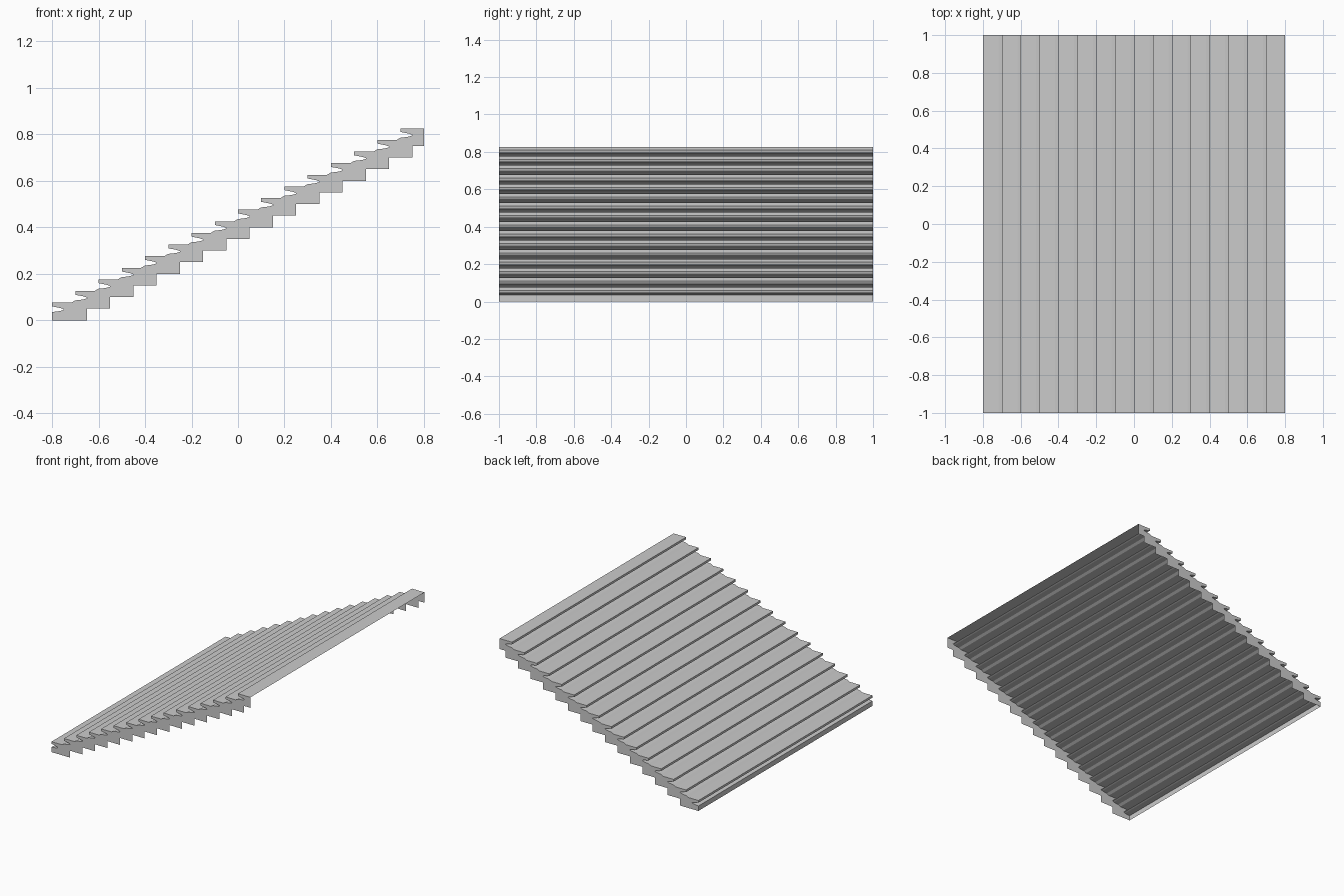
import bpy, bmesh

if "Cube" in bpy.data.objects:
    bpy.data.objects.remove(bpy.data.objects["Cube"])

STEPS, RUN, RISE = 16, 0.1, 0.05
X0, X1, HALF_W = -0.8, 0.8, 1.0

# nosing profile of one step, relative to its front bottom corner
COVE = [(0.0, 0.036), (0.02, 0.038), (0.038, 0.041), (0.05, 0.045),
        (0.05, 0.048), (0.036, 0.053), (0.016, 0.057), (0.0, 0.060), (0.0, 0.076)]


def upper_profile():
    # front edge, then cove, nosing and tread of every step
    pts = [(X0, 0.0)]
    for i in range(STEPS):
        x, z = X0 + i * RUN, i * RISE
        if i:
            pts.append((x - 0.018, z + 0.026))
        pts += [(x + a, z + b) for a, b in COVE]
    pts.append((X1, (STEPS - 1) * RISE + 0.076))
    return pts


def lower_profile():
    # stepped lower edge of the side panels, from the top down
    pts = [(X1, (STEPS - 1) * RISE)]
    for i in reversed(range(STEPS - 1)):
        x = X0 + 0.15 + i * RUN
        pts += [(x, (i + 1) * RISE), (x, i * RISE)]
    return pts


def finish(name, bm):
    mesh = bpy.data.meshes.new(name)
    bm.to_mesh(mesh)
    bm.free()
    obj = bpy.data.objects.new(name, mesh)
    bpy.context.collection.objects.link(obj)


# treads and risers: one folded sheet, open underneath and at the back
bm = bmesh.new()
rows = [[bm.verts.new((x, y, z)) for x, z in upper_profile()] for y in (HALF_W, -HALF_W)]
for a, b, c, d in zip(rows[0], rows[0][1:], rows[1][1:], rows[1]):
    bm.faces.new((a, d, c, b))
finish("treads_and_risers", bm)

# side panels closing the two ends
for name, y in (("front_side_panel", -HALF_W), ("back_side_panel", HALF_W)):
    bm = bmesh.new()
    face = bm.faces.new([bm.verts.new((x, y, z)) for x, z in upper_profile() + lower_profile()])
    face.normal_update()
    if face.normal.y * y < 0:
        face.normal_flip()
    bmesh.ops.triangulate(bm, faces=bm.faces[:])
    finish(name, bm)
